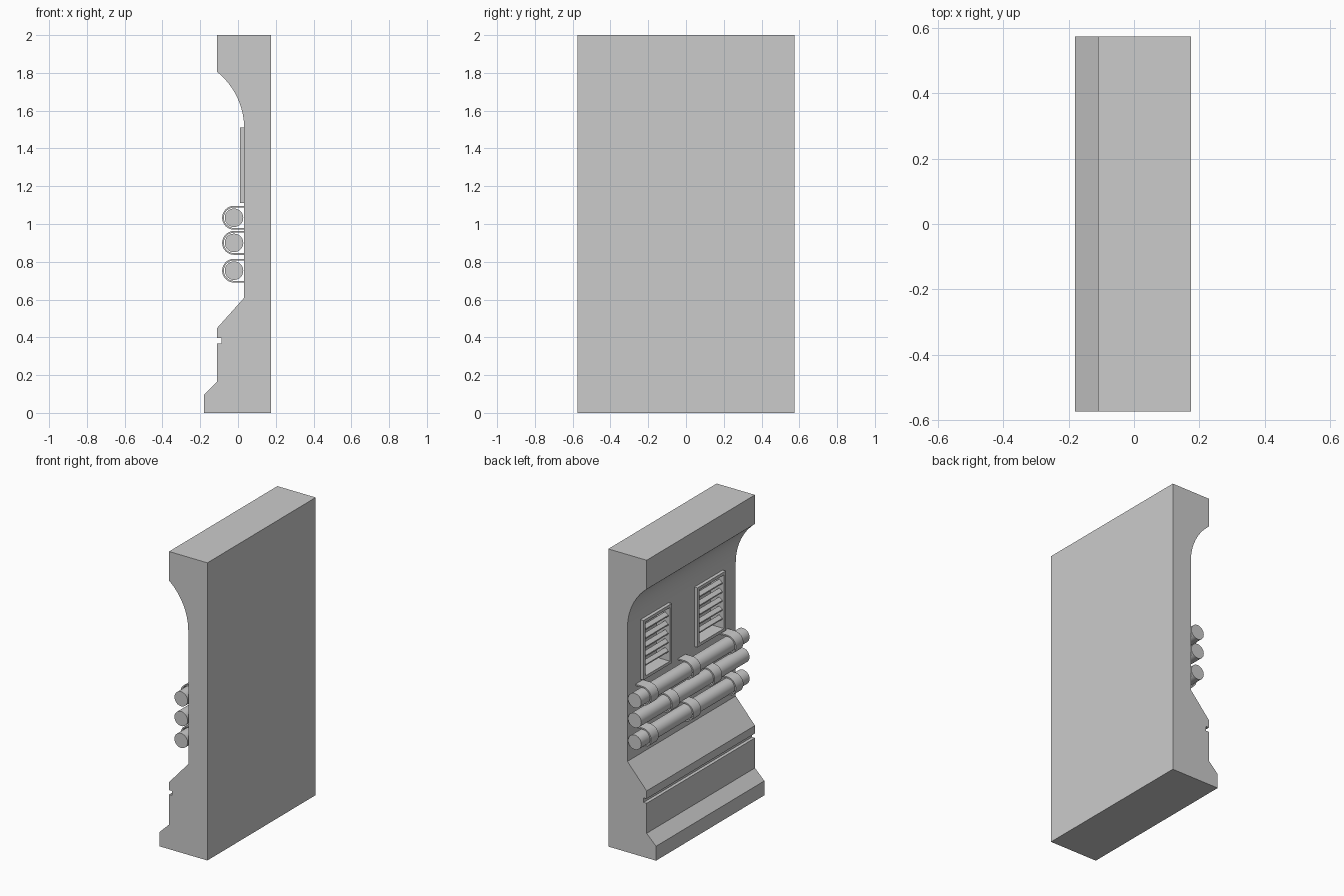
import bpy, bmesh, math

if "Cube" in bpy.data.objects:
    bpy.data.objects.remove(bpy.data.objects["Cube"])

HALF = 0.575      # half length along y
WALL = 0.033      # x of the recessed wall face


def finish(bm, name, smooth=False):
    bmesh.ops.recalc_face_normals(bm, faces=bm.faces)
    me = bpy.data.meshes.new(name)
    bm.to_mesh(me)
    bm.free()
    ob = bpy.data.objects.new(name, me)
    bpy.context.collection.objects.link(ob)
    if smooth:
        bpy.ops.object.select_all(action='DESELECT')
        ob.select_set(True)
        bpy.context.view_layer.objects.active = ob
        bpy.ops.object.shade_smooth_by_angle(angle=math.radians(30))
    return ob


def extrude(name, pts, y0, y1, smooth=False):
    """Solid from an xz outline, swept from y0 to y1."""
    bm = bmesh.new()
    face = bm.faces.new([bm.verts.new((x, y0, z)) for x, z in pts])
    new = bmesh.ops.extrude_face_region(bm, geom=[face])['geom']
    bmesh.ops.translate(bm, vec=(0, y1 - y0, 0),
                        verts=[v for v in new if isinstance(v, bmesh.types.BMVert)])
    return finish(bm, name, smooth)


def box(name, x0, x1, y0, y1, z0, z1):
    return extrude(name, [(x0, z0), (x1, z0), (x1, z1), (x0, z1)], y0, y1)


def arc(cx, cz, r, a0, a1, n):
    return [(cx + r * math.cos(math.radians(a0 + (a1 - a0) * i / n)),
             cz + r * math.sin(math.radians(a0 + (a1 - a0) * i / n))) for i in range(n + 1)]


# Wall body with curved overhang, sloped base and groove
R = 0.386
profile = [(0.175, 0), (0.175, 2), (-0.11, 2)]
profile += arc(WALL - R, 1.505, R, 51, 0, 12)
profile += [(WALL, 0.61), (-0.11, 0.45), (-0.11, 0.397), (-0.088, 0.397),
            (-0.088, 0.367), (-0.11, 0.367), (-0.11, 0.165), (-0.18, 0.097), (-0.18, 0)]
wall = extrude("wall_panel", profile, -HALF, HALF)

# Vent recesses cut into the wall
VENT_Y, VENT_W, Z0, Z1, T, DEPTH = 0.287, 0.15, 1.11, 1.51, 0.02, 0.11
for s in (-1, 1):
    c = s * VENT_Y
    cutter = box("vent_cutter", -0.05, DEPTH, c - VENT_W + T, c + VENT_W - T, Z0 + T, Z1 - T)
    cutter.hide_render = True
    mod = wall.modifiers.new("recess", 'BOOLEAN')
    mod.object, mod.operation, mod.solver = cutter, 'DIFFERENCE', 'EXACT'
    bpy.context.view_layer.objects.active = wall
    bpy.ops.object.modifier_apply(modifier=mod.name)
    bpy.data.objects.remove(cutter)
bpy.ops.object.select_all(action='DESELECT')
wall.select_set(True)
bpy.ops.object.shade_smooth_by_angle(angle=math.radians(25))

# Vent frames and slats
for s, side in ((-1, "a"), (1, "b")):
    y0, y1 = s * VENT_Y - VENT_W, s * VENT_Y + VENT_W
    for part, a, b, lo, hi in (("bottom", y0, y1, Z0, Z0 + T), ("top", y0, y1, Z1 - T, Z1),
                               ("left", y0, y0 + T, Z0 + T, Z1 - T),
                               ("right", y1 - T, y1, Z0 + T, Z1 - T)):
        box(f"vent_frame_{part}_{side}", 0.01, WALL + 0.002, a, b, lo, hi)
    for i in range(5):
        z = 1.2 + i * 0.06
        extrude(f"vent_slat_{side}_{i}",
                [(0.022, z - 0.012), (0.045, z + 0.006), (0.045, z + 0.014), (0.022, z - 0.004)],
                y0 + T, y1 - T)

# Pipes and the U-shaped straps that hold them to the wall
PX = -0.021
for i, (z, ys) in enumerate(((1.033, (-0.45, 0, 0.45)), (0.9, (-0.225, 0.225)),
                             (0.753, (-0.45, 0, 0.45)))):
    extrude(f"pipe_{i}", arc(PX, z, 0.049, 0, 360, 32)[:-1], -HALF, HALF, True)
    outer = [(WALL, z + 0.063)] + arc(PX, z, 0.063, 90, 270, 16) + [(WALL, z - 0.063)]
    inner = [(WALL, z - 0.054)] + arc(PX, z, 0.054, 270, 90, 16) + [(WALL, z + 0.054)]
    for j, y in enumerate(ys):
        extrude(f"pipe_strap_{i}_{j}", outer + inner, y - 0.04, y + 0.04, True)
